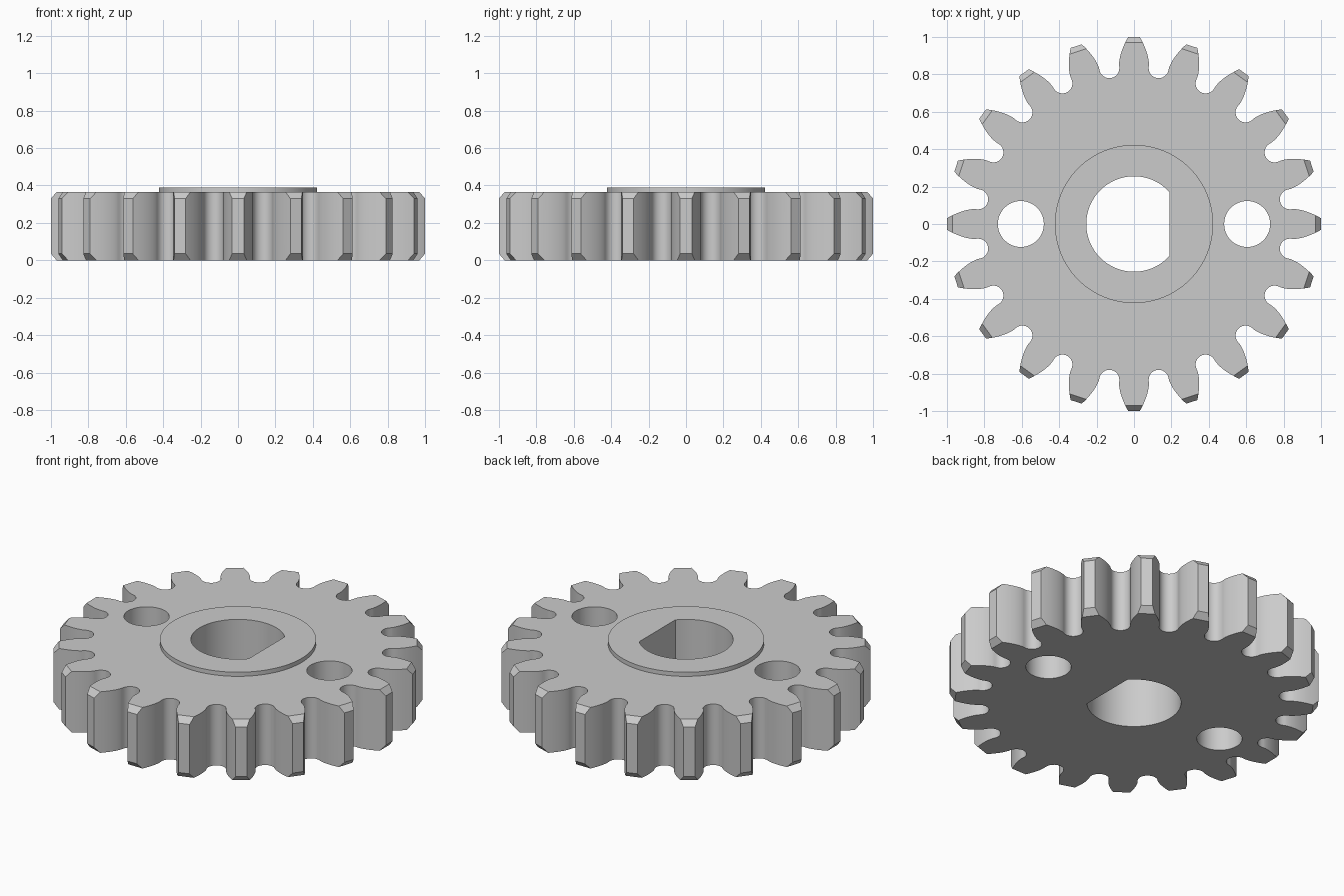
import bpy
import bmesh
from math import sin, cos, tan, acos, pi
from mathutils import Vector

cube = bpy.data.objects.get("Cube")
if cube:
    bpy.data.objects.remove(cube, do_unlink=True)

TEETH = 20
HEIGHT = 0.365
HUB_TOP = 0.39
PITCH_R = TEETH / (TEETH + 2)
BASE_R = PITCH_R * cos(pi / 9)
ROOT_R = 0.79

steel = bpy.data.materials.new("grey steel")
steel.use_nodes = True
GREY = (0.6, 0.6, 0.6, 1)
steel.diffuse_color = GREY
steel.node_tree.nodes["Principled BSDF"].inputs["Base Color"].default_value = GREY


def prism(name, rings):
    """Solid made by joining equal outlines, each given as (points, z)."""
    bm = bmesh.new()
    loops = [[bm.verts.new((x, y, z)) for x, y in pts] for pts, z in rings]
    n = len(loops[0])
    bm.faces.new(loops[0][::-1])
    bm.faces.new(loops[-1])
    for low, high in zip(loops, loops[1:]):
        for i in range(n):
            j = (i + 1) % n
            bm.faces.new((low[i], low[j], high[j], high[i]))
    mesh = bpy.data.meshes.new(name)
    bm.to_mesh(mesh)
    bm.free()
    mesh.materials.append(steel)
    obj = bpy.data.objects.new(name, mesh)
    bpy.context.collection.objects.link(obj)
    return obj


def circle(radius, count, start=0.0, cx=0.0):
    return [(cx + radius * cos(start + 2 * pi * i / count),
             radius * sin(start + 2 * pi * i / count)) for i in range(count)]


def polar(r, a):
    return (r * cos(a), r * sin(a))


def inv(r):
    a = acos(min(1, BASE_R / r))
    return tan(a) - a


def gear_outline():
    """Involute flanks joined by round roots, counter-clockwise."""
    half_base = pi / (2 * TEETH) + inv(PITCH_R)
    radii = [BASE_R + (1.01 - BASE_R) * (i / 8) ** 1.5 for i in range(9)]
    gap = pi / TEETH - half_base
    centre = ROOT_R / (1 - sin(gap))
    root = centre * sin(gap)
    sweep = pi / 2 - gap
    points = []
    for t in range(TEETH):
        mid = 2 * pi * t / TEETH
        points += [polar(r, mid - half_base + inv(r)) for r in radii]
        points += [polar(r, mid + half_base - inv(r)) for r in radii[::-1]]
        # rounded root after this tooth
        axis = mid + pi / TEETH
        c = Vector(polar(centre, axis))
        for i in range(13):
            a = axis + pi + sweep - 2 * sweep * i / 12
            points.append(tuple(c + root * Vector(polar(1, a))))
    return points


def combine(target, tool, operation):
    mod = target.modifiers.new(tool.name, "BOOLEAN")
    mod.operation = operation
    mod.solver = "EXACT"
    mod.object = tool
    bpy.context.view_layer.objects.active = target
    bpy.ops.object.modifier_apply(modifier=mod.name)
    bpy.data.objects.remove(tool, do_unlink=True)


# Toothed wheel, cut to height by the blank below
outline = gear_outline()
gear = prism("gear_wheel", [(outline, -0.1), (outline, 0.5)])

# Bevelled blank trims flat tips and chamfers them
scale = 1 / cos(pi / TEETH)
outer = circle(scale, TEETH, pi / TEETH)
inner = circle(0.97 * scale, TEETH, pi / TEETH)
blank = prism("tip_blank", [(inner, 0), (outer, 0.035),
                            (outer, HEIGHT - 0.035), (inner, HEIGHT)])
combine(gear, blank, "INTERSECT")

# Raised hub
disc = circle(0.423, 96)
combine(gear, prism("hub", [(disc, 0.2), (disc, HUB_TOP)]), "UNION")

# Bore with one flat side
limit = acos(0.19 / 0.255)
bore = [polar(0.255, limit + (2 * pi - 2 * limit) * i / 64) for i in range(65)]
combine(gear, prism("bore_cutter", [(bore, -0.1), (bore, 0.5)]), "DIFFERENCE")

# Two round holes
for side in (-1, 1):
    hole = circle(0.123, 48, cx=0.605 * side)
    combine(gear, prism("hole_cutter", [(hole, -0.1), (hole, 0.5)]), "DIFFERENCE")

# Smooth flanks and bores, crisp edges
bpy.ops.object.select_all(action="DESELECT")
gear.select_set(True)
bpy.context.view_layer.objects.active = gear
bpy.ops.object.shade_smooth_by_angle(angle=pi / 7)
